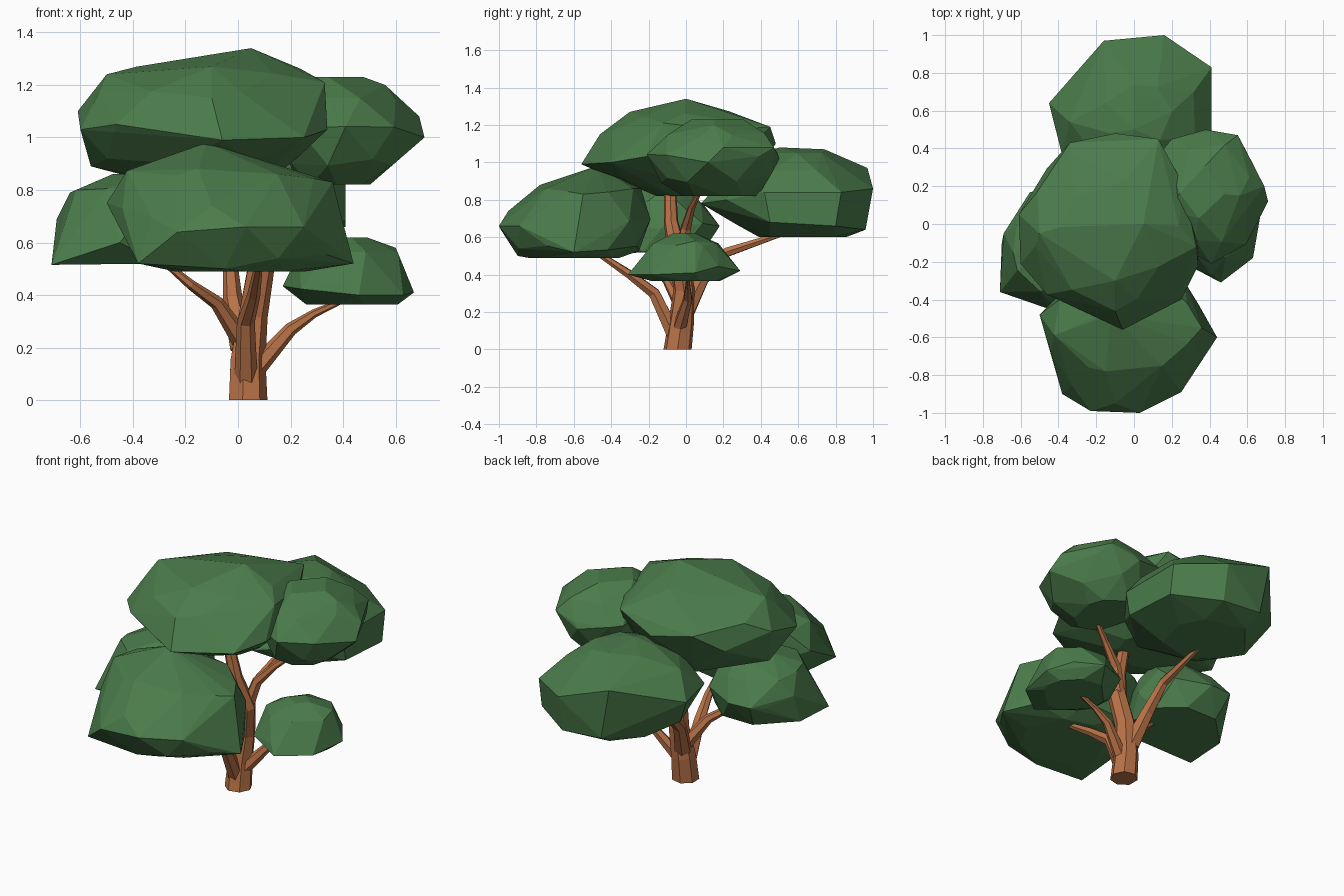
import bpy, bmesh, math, random
from mathutils import Vector

random.seed(4)


def material(name, rgb):
    m = bpy.data.materials.new(name)
    m.diffuse_color = (*rgb, 1)
    return m


GREEN = material("leaf green", (0.07, 0.20, 0.07))
BROWN = material("bark brown", (0.48, 0.168, 0.063))


def finish(bm, name, mat):
    bmesh.ops.recalc_face_normals(bm, faces=bm.faces)
    me = bpy.data.meshes.new(name)
    bm.to_mesh(me)
    bm.free()
    me.materials.append(mat)
    ob = bpy.data.objects.new(name, me)
    bpy.context.collection.objects.link(ob)


def leaf_clump(name, rings, corners=(), sides=8, widest=2):
    """Faceted clump: convex hull of stacked ellipses (z, cx, cy, rx, ry) and a few corners."""
    bm = bmesh.new()
    for i, (z, cx, cy, rx, ry) in enumerate(rings):
        n = sides if rx > 0.13 else 4
        for k in range(n):
            a = 2 * math.pi * (k + 0.5 * ((i - widest) % 2)) / n
            s, dz = 1.0, 0.0
            if i != widest:
                a += random.uniform(-0.15, 0.15)
                s = random.uniform(0.98, 1.05)
            if 0 < i < len(rings) - 1:
                dz = random.uniform(-0.02, 0.02)
            bm.verts.new((cx + rx * s * math.cos(a), cy + ry * s * math.sin(a), z + dz))
    for c in corners:
        bm.verts.new(c)
    bmesh.ops.convex_hull(bm, input=bm.verts)
    loose = [v for v in bm.verts if not v.link_faces]
    bmesh.ops.delete(bm, geom=loose, context='VERTS')
    bmesh.ops.dissolve_limit(bm, angle_limit=0.06, verts=bm.verts, edges=bm.edges)
    finish(bm, name, GREEN)


def limb(name, path, sides=6):
    """Tapered faceted limb through points (x, y, z, radius)."""
    bm = bmesh.new()
    pts = [Vector(p[:3]) for p in path]
    loops = []
    for i, p in enumerate(pts):
        d = (pts[min(i + 1, len(pts) - 1)] - pts[max(i - 1, 0)]).normalized()
        if p.z == 0:
            d = Vector((0, 0, 1))
        u = Vector((0, 1, 0)).cross(d).normalized()
        v = d.cross(u)
        loops.append([bm.verts.new(p + path[i][3] * (u * math.cos(t) + v * math.sin(t)))
                      for t in (2 * math.pi * k / sides for k in range(sides))])
    for a, b in zip(loops, loops[1:]):
        for k in range(sides):
            j = (k + 1) % sides
            bm.faces.new((a[k], a[j], b[j], b[k]))
    bm.faces.new(loops[0])
    bm.faces.new(loops[-1])
    finish(bm, name, BROWN)


# Foliage
leaf_clump("top_canopy", [
    (1.33, 0.03, 0.00, 0.03, 0.03), (1.26, -0.07, -0.03, 0.31, 0.25),
    (1.17, -0.12, 0.0, 0.42, 0.41), (1.04, -0.13, -0.04, 0.47, 0.47),
    (0.91, -0.15, -0.02, 0.38, 0.34), (0.82, -0.10, 0.06, 0.20, 0.22)],
    [(0.05, 0.0, 1.34), (-0.5, -0.05, 1.24), (-0.61, 0.05, 1.10), (-0.60, -0.21, 1.03),
     (-0.47, -0.34, 1.02), (-0.06, -0.56, 0.99), (-0.1, -0.46, 1.15), (-0.1, -0.3, 1.27),
     (0.34, -0.22, 1.03), (0.25, -0.40, 1.0), (0.33, -0.12, 1.21),
     (-0.34, 0.43, 1.14), (0.13, 0.45, 1.19), (-0.1, 0.48, 1.1), (-0.56, 0.0, 0.89)],
    8, 3)
leaf_clump("upper_right_canopy", [
    (1.23, 0.36, 0.17, 0.12, 0.14), (1.16, 0.40, 0.16, 0.21, 0.27),
    (1.03, 0.41, 0.14, 0.26, 0.35), (0.91, 0.40, 0.16, 0.21, 0.29),
    (0.82, 0.36, 0.18, 0.14, 0.20)],
    [(0.71, 0.12, 1.0), (0.69, 0.2, 1.08), (0.55, 0.47, 1.08), (0.38, 0.50, 1.02),
     (0.15, 0.39, 1.06), (0.2, 0.45, 1.06), (0.56, 0.15, 1.20), (0.59, -0.05, 1.03)])
leaf_clump("front_canopy", [
    (0.96, -0.12, -0.48, 0.06, 0.06), (0.86, -0.06, -0.52, 0.36, 0.27),
    (0.68, -0.03, -0.58, 0.42, 0.39), (0.54, 0.00, -0.58, 0.39, 0.33),
    (0.49, 0.01, -0.60, 0.24, 0.24)],
    [(-0.12, -0.48, 0.98), (0.44, -0.60, 0.52), (-0.5, -0.48, 0.75), (-0.42, -0.56, 0.86),
     (-0.44, -0.68, 0.73), (-0.38, -0.9, 0.52), (-0.23, -0.99, 0.64), (0.03, -1.0, 0.66),
     (0.25, -0.89, 0.66), (0.36, -0.55, 0.83), (-0.15, -0.78, 0.88), (-0.1, -0.95, 0.74),
     (0.15, -0.75, 0.86), (-0.05, -0.9, 0.50), (-0.1, -0.24, 0.86)])
leaf_clump("back_canopy", [
    (1.05, 0.02, 0.58, 0.18, 0.18), (0.97, 0.0, 0.57, 0.33, 0.30),
    (0.83, -0.02, 0.53, 0.40, 0.38), (0.67, 0.01, 0.58, 0.35, 0.32),
    (0.60, 0.0, 0.62, 0.22, 0.24)],
    [(0.16, 1.0, 0.86), (-0.16, 0.97, 0.97), (0.16, 0.96, 0.64), (-0.10, 0.96, 0.66),
     (0.41, 0.83, 0.84), (0.41, 0.80, 0.66), (0.41, 0.42, 0.84), (0.41, 0.45, 0.68),
     (-0.45, 0.64, 0.85), (0.0, 0.74, 1.07), (0.0, 0.5, 1.08), (0.04, 0.08, 0.78),
     (0.25, 0.22, 0.80)], 7)
leaf_clump("left_canopy", [
    (0.86, -0.36, -0.13, 0.12, 0.12), (0.79, -0.42, -0.13, 0.22, 0.23),
    (0.66, -0.41, -0.13, 0.27, 0.31), (0.52, -0.42, -0.14, 0.26, 0.25)],
    [(-0.71, -0.36, 0.515), (-0.69, -0.05, 0.69), (-0.70, -0.1, 0.52),
     (-0.55, 0.17, 0.66), (-0.45, -0.45, 0.6), (-0.64, -0.15, 0.79)])
leaf_clump("lower_right_canopy", [
    (0.62, 0.42, -0.01, 0.07, 0.06), (0.55, 0.42, 0.0, 0.19, 0.18),
    (0.44, 0.41, -0.01, 0.24, 0.26), (0.365, 0.43, 0.0, 0.17, 0.18)],
    [(0.67, 0.05, 0.41), (0.63, -0.18, 0.40), (0.46, -0.31, 0.40), (0.45, 0.29, 0.42),
     (0.60, 0.05, 0.58), (0.24, -0.1, 0.40), (0.61, 0.0, 0.365)])

# Trunk and branches
limb("trunk", [(0.035, -0.045, 0, 0.077), (0.035, -0.025, 0.15, 0.07),
               (0.055, -0.01, 0.32, 0.058), (0.085, -0.04, 0.50, 0.054),
               (0.04, -0.08, 0.68, 0.04), (0.0, -0.085, 0.86, 0.032)], 7)
limb("front_branch", [(0.03, -0.06, 0.07, 0.045), (0.03, -0.17, 0.30, 0.034),
                      (0.06, -0.30, 0.40, 0.025), (0.08, -0.48, 0.52, 0.015)])
limb("left_branch", [(0.02, -0.02, 0.22, 0.04), (-0.08, -0.10, 0.37, 0.027),
                     (-0.18, -0.16, 0.44, 0.019), (-0.30, -0.18, 0.54, 0.01)])
limb("right_branch", [(0.05, -0.04, 0.10, 0.04), (0.20, 0.01, 0.27, 0.026),
                      (0.29, 0.01, 0.33, 0.016), (0.40, 0.01, 0.38, 0.01)])
limb("back_branch", [(0.02, 0.0, 0.20, 0.05), (-0.02, 0.09, 0.38, 0.038),
                     (-0.03, 0.22, 0.52, 0.028), (-0.04, 0.52, 0.62, 0.014)])
limb("upper_right_branch", [(0.08, -0.03, 0.48, 0.038), (0.13, 0.0, 0.65, 0.03),
                            (0.23, 0.03, 0.76, 0.02), (0.35, 0.08, 0.86, 0.012)])
